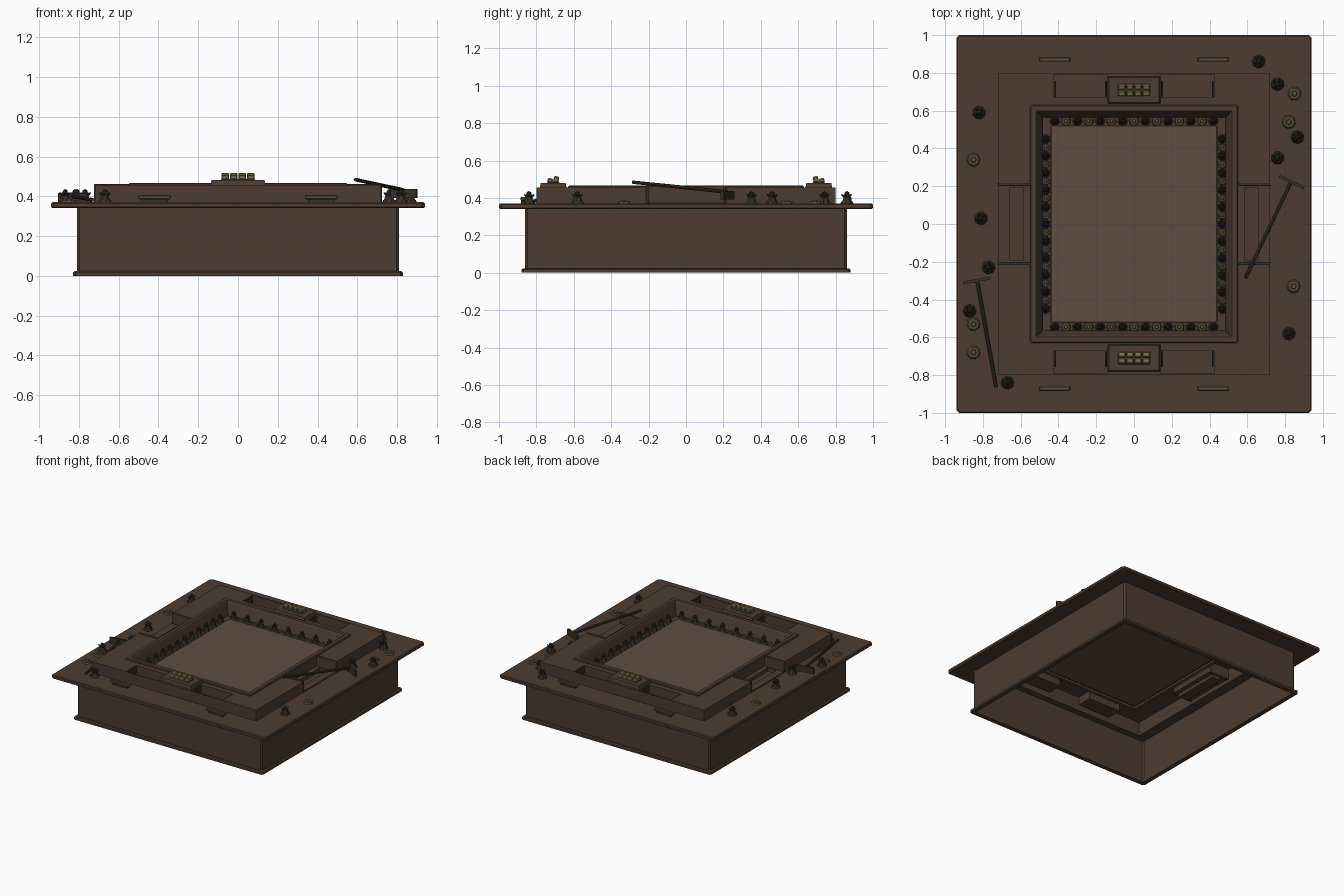
import bpy, bmesh, math, random
from mathutils import Vector, Matrix

if "Cube" in bpy.data.objects:
    bpy.data.objects.remove(bpy.data.objects["Cube"])
random.seed(4)

def mat(name, c):
    m = bpy.data.materials.new(name)
    m.diffuse_color = (*c, 1)
    m.use_nodes = True
    m.node_tree.nodes["Principled BSDF"].inputs["Base Color"].default_value = m.diffuse_color
    return m
WOOD = mat("dark_wood", (.075, .045, .030))
FELT = mat("table_surface", (.115, .075, .053))
DARK = mat("dark_bronze", (.040, .030, .017))
GOLD = mat("old_gold", (.20, .16, .07))
BRASS = mat("dull_brass", (.10, .075, .035))

def finish(name, bm, m, normals=True):
    if normals:
        bmesh.ops.recalc_face_normals(bm, faces=bm.faces)
    me = bpy.data.meshes.new(name)
    bm.to_mesh(me)
    bm.free()
    me.materials.append(m)
    o = bpy.data.objects.new(name, me)
    bpy.context.collection.objects.link(o)
    return o

def rect_loft(name, prof, m, ch=.012, cap=False, closed=False):
    """Sweep a profile of (half x, half y, z) round a chamfered rectangle."""
    bm = bmesh.new()
    rings = []
    for hx, hy, z in prof:
        pts = [(hx-ch, -hy), (hx, -hy+ch), (hx, hy-ch), (hx-ch, hy),
               (-hx+ch, hy), (-hx, hy-ch), (-hx, -hy+ch), (-hx+ch, -hy)]
        rings.append([bm.verts.new((x, y, z)) for x, y in pts])
    pairs = list(zip(rings, rings[1:])) + ([(rings[-1], rings[0])] if closed else [])
    for a, b in pairs:
        for i in range(8):
            j = (i+1) % 8
            bm.faces.new((a[i], a[j], b[j], b[i]))
    if cap:
        bm.faces.new(rings[-1])
    return finish(name, bm, m)

def add_box(bm, c, s, rot=Matrix()):
    bmesh.ops.create_cube(bm, size=1, matrix=Matrix.Translation(c) @ rot @ Matrix.Diagonal((*s, 1)))

def box(name, c, s, m, bevel=.003):
    bm = bmesh.new()
    add_box(bm, c, s)
    bmesh.ops.bevel(bm, geom=bm.edges[:], offset=bevel, segments=1, affect='EDGES')
    return finish(name, bm, m)

# hollow skirt with plinth, and the overhanging table top
rect_loft("skirt", [(.795, .845, .34), (.795, .845, 0), (.83, .88, 0), (.83, .88, .016),
                    (.822, .872, .023), (.81, .86, .023), (.81, .86, .34)], WOOD, closed=True)
rect_loft("table_top", [(.72, .80, .345), (.932, .992, .34), (.94, 1, .346), (.94, 1, .364),
                        (.934, .994, .37), (.72, .80, .37)], WOOD, ch=.014, closed=True)

# raised deck: stepped sheet with end trays and side notches
def deck_height(x, y):
    x, y = abs(x), abs(y)
    if x > .72 or y > .80:
        return .37
    if y < .20 and x > .55:
        return .35 if .585 < x < .66 and y < .19 else .378
    if .14 < x < .425 and .67 < y < .79:
        return .385
    return .455
def deck():
    bm = bmesh.new()
    mirror = lambda v: sorted([-a for a in v] + v)
    xs = mirror([.14, .425, .55, .585, .66, .72, .721])
    ys = mirror([.19, .20, .63, .67, .79, .80, .801])
    face = lambda *p: bm.faces.new([bm.verts.new(q) for q in p])
    H = lambda i, j: deck_height((xs[i]+xs[i+1])/2, (ys[j]+ys[j+1])/2)
    nx, ny = len(xs)-1, len(ys)-1
    for i in range(nx):
        for j in range(ny):
            a, b, c, d, h = xs[i], xs[i+1], ys[j], ys[j+1], H(i, j)
            if not (abs(a+b)/2 < .55 and abs(c+d)/2 < .63):
                face((a, c, h), (b, c, h), (b, d, h), (a, d, h))
            if i+1 < nx and H(i+1, j) != h:
                k = H(i+1, j)
                face((b, c, k), (b, d, k), (b, d, h), (b, c, h))
            if j+1 < ny and H(i, j+1) != h:
                k = H(i, j+1)
                face((a, d, h), (b, d, h), (b, d, k), (a, d, k))
    bmesh.ops.remove_doubles(bm, verts=bm.verts, dist=1e-5)
    finish("raised_deck", bm, WOOD)
deck()

# sunken playing field: rim, sloped wall, gutter, floor
rect_loft("field_rim", [(.55, .63, .45), (.55, .63, .461), (.544, .624, .467), (.518, .598, .467),
                        (.51, .59, .455), (.485, .565, .375), (.485, .565, .36), (.435, .515, .36)], WOOD, ch=.003)
rect_loft("field_floor", [(.442, .522, .345), (.442, .522, .364), (.438, .518, .367)], FELT, ch=.003, cap=True)

# pedestals, tokens, plates and notch frames
for s in (-1, 1):
    bm = bmesh.new()
    add_box(bm, (0, s*.71, .466), (.28, .145, .03))
    for v in bm.verts:
        if v.co.z > .47:
            v.co.x *= .95
            v.co.y += -.006 if v.co.y > s*.71 else .006
    finish("pedestal", bm, WOOD)
    bm = bmesh.new()
    for i in range(4):
        for j, h in ((-1, .03), (1, .042)):
            tilt = Matrix.Rotation(.25*s, 4, 'X')
            add_box(bm, (-.0645+.043*i, s*(.71-.016*j), .478+h/2), (.038, .028, h*.8), tilt)
    bmesh.ops.bevel(bm, geom=bm.edges[:], offset=.005, segments=1, affect='EDGES')
    finish("gold_tokens", bm, GOLD)
    box("token_tray", (0, s*.71, .484), (.17, .065, .008), BRASS)
    for x in (-.42, .42):
        box("brass_handle", (x, s*.872, .395), (.165, .026, .022), BRASS, .005)
        box("handle_foot", (x, s*.872, .378), (.13, .018, .02), DARK)
        box("notch_frame", (.636*x/abs(x), s*.208, .415), (.175, .014, .092), WOOD)
        for e in (.148, .417):
            box("tray_clip", (math.copysign(e, x), s*.715, .43), (.01, .085, .045), DARK)

# small pieces: faceted coins and spiky figures
def coin(bm, x, y, z, r, h):
    R = Matrix.Translation((x, y, z+h/2)) @ Matrix.Rotation(random.random()*6, 4, 'Z')
    bmesh.ops.create_cone(bm, cap_ends=True, segments=8, radius1=r, radius2=r*.8, depth=h, matrix=R)
    R = Matrix.Translation((x, y, z+h*1.1)) @ Matrix.Rotation(random.random(), 4, 'Z')
    bmesh.ops.create_cone(bm, cap_ends=True, segments=6, radius1=r*.5, radius2=r*.35, depth=h*.5, matrix=R)

def figure(bm, x, y, z, r, h):
    coin(bm, x, y, z, r, h*.18)
    bmesh.ops.create_cone(bm, cap_ends=True, segments=7, radius1=r*.8, radius2=r*.35, depth=h*.6,
                          matrix=Matrix.Translation((x, y, z+h*.42)))
    bmesh.ops.create_icosphere(bm, subdivisions=1, radius=r*.42, matrix=Matrix.Translation((x, y, z+h*.8)))
    a0 = random.random()*6
    for i in range(5):
        a = a0+i*math.tau/5
        d = Vector((math.cos(a), math.sin(a), .7)).normalized()
        M = Matrix.Translation(Vector((x, y, z+h*.42))+d*r*.65) @ d.to_track_quat('Z', 'Y').to_matrix().to_4x4()
        bmesh.ops.create_cone(bm, cap_ends=True, segments=4, radius1=r*.28, radius2=r*.08, depth=r*.7, matrix=M)

figs, coins = bmesh.new(), bmesh.new()
slots = []
for s in (-1, 1):
    slots += [(-.42+.12*i, s*.545) for i in range(8)] + [(s*.467, -.45+.09*i) for i in range(11)]
    for i in range(15):
        coin(coins, -.42+.06*i, s*.545, .36, .027, .012)
    for i in range(21):
        coin(coins, s*.467, -.45+.045*i, .36, .022, .012)
for x, y in slots:
    figure(figs, x, y, .366, .025, .062)
for x, y in [(-.82, .59), (-.81, .03), (-.77, -.23), (-.87, -.46), (-.67, -.84),
             (.66, .86), (.76, .74), (.865, .46), (.76, .35), (.82, -.58)]:
    figure(figs, x, y, .37, .036, .065)
for x, y in [(-.85, .34), (-.85, -.53), (-.85, -.68), (.85, .69), (.82, .54), (.845, -.33)]:
    coin(coins, x, y, .37, .037, .012)
finish("standing_figures", figs, DARK)
finish("scattered_coins", coins, BRASS)

# two rakes: long round handle and a flat head
def rake(head, tail, a, b):
    h, t, a, b = map(Vector, (head, tail, a, b))
    bm = bmesh.new()
    d = t-h
    bmesh.ops.create_cone(bm, cap_ends=True, segments=8, radius1=.010, radius2=.009, depth=d.length,
                          matrix=Matrix.Translation((h+t)/2) @ d.to_track_quat('Z', 'Y').to_matrix().to_4x4())
    e = b-a
    add_box(bm, (a+b)/2, (e.length, .016, .045), Matrix.Rotation(math.atan2(e.y, e.x), 4, 'Z'))
    finish("rake", bm, DARK)
rake((.83, .22, .432), (.59, -.285, .484), (.77, .252, .415), (.90, .192, .415))
rake((-.83, -.30, .400), (-.73, -.865, .382), (-.905, -.312, .393), (-.76, -.286, .393))
